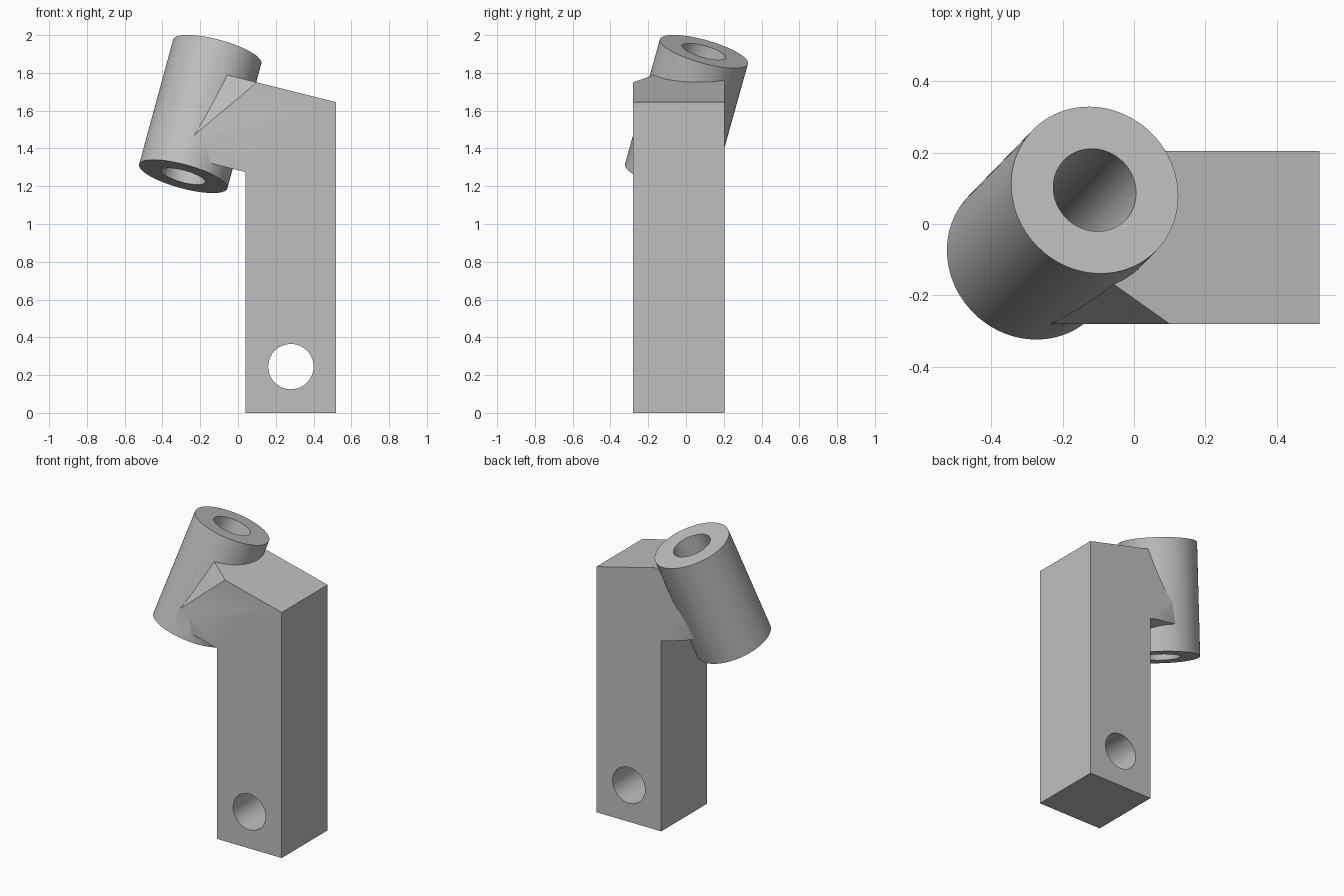
import bpy, bmesh, math
from mathutils import Vector

if "Cube" in bpy.data.objects:
    bpy.data.objects.remove(bpy.data.objects["Cube"], do_unlink=True)

grey = bpy.data.materials.new("plain grey")
grey.use_nodes = True
COLOUR = (0.52, 0.52, 0.52, 1)
grey.diffuse_color = COLOUR
grey.node_tree.nodes["Principled BSDF"].inputs["Base Color"].default_value = COLOUR

FRONT, BACK = -0.28, 0.205
LEFT, RIGHT = 0.04, 0.52


def finish(name, bm):
    bmesh.ops.recalc_face_normals(bm, faces=bm.faces[:])
    mesh = bpy.data.meshes.new(name)
    bm.to_mesh(mesh)
    bm.free()
    mesh.materials.append(grey)
    ob = bpy.data.objects.new(name, mesh)
    bpy.context.collection.objects.link(ob)
    return ob


def prism(name, profile, cuts=()):
    """Extrude an xz profile from front to back, then slice off corners."""
    bm = bmesh.new()
    face = bm.faces.new([bm.verts.new((x, FRONT, z)) for x, z in profile])
    moved = bmesh.ops.extrude_face_region(bm, geom=[face])["geom"]
    bmesh.ops.translate(bm, vec=(0, BACK - FRONT, 0),
                        verts=[v for v in moved if isinstance(v, bmesh.types.BMVert)])
    bmesh.ops.recalc_face_normals(bm, faces=bm.faces[:])
    for a, b, c, inside in cuts:
        a, b, c = Vector(a), Vector(b), Vector(c)
        normal = (b - a).cross(c - a).normalized()
        if normal.dot(Vector(inside) - a) > 0:
            normal.negate()
        bmesh.ops.bisect_plane(bm, geom=bm.verts[:] + bm.edges[:] + bm.faces[:],
                               plane_co=a, plane_no=normal, clear_outer=True)
        bmesh.ops.holes_fill(bm, edges=[e for e in bm.edges if e.is_boundary])
    return finish(name, bm)


def rod(name, start, end, radius):
    start, end = Vector(start), Vector(end)
    axis = end - start
    bm = bmesh.new()
    bmesh.ops.create_cone(bm, cap_ends=True, segments=96, radius1=radius,
                          radius2=radius, depth=axis.length)
    turn = axis.to_track_quat('Z', 'Y').to_matrix().to_4x4()
    turn.translation = (start + end) / 2
    bm.transform(turn)
    return finish(name, bm)


def combine(target, other, operation):
    mod = target.modifiers.new(operation.title(), 'BOOLEAN')
    mod.operation, mod.object, mod.solver = operation, other, 'EXACT'
    bpy.context.view_layer.objects.active = target
    bpy.ops.object.modifier_apply(modifier=mod.name)
    bpy.data.objects.remove(other, do_unlink=True)


# Upright post and sloping head with two corners trimmed tangent to the tube
low, slope = 1.275, 0.25
axis_low, axis_high = Vector((-0.29, -0.09, 1.252)), Vector((-0.11, 0.095, 1.913))
middle = (axis_low + axis_high) / 2
body = prism("post_with_angled_tube", [(LEFT, 0), (RIGHT, 0), (RIGHT, low), (LEFT, low)])
top = lambda x: 1.645 + slope * (RIGHT - x)
under = lambda x: low + slope * (LEFT - x)
head = prism("head", [(LEFT, low), (RIGHT, low), (RIGHT, top(RIGHT)),
                      (-0.14, top(-0.14)), (-0.27, under(-0.27))],
             cuts=[((0.10, FRONT, top(0.10)), (-0.055, -0.17, top(-0.055)),
                    (-0.22, FRONT, 1.48), middle),
                   ((-0.01, BACK, under(-0.01)), (-0.15, BACK, 1.48),
                    (-0.21, 0.17, under(-0.21)), middle)])
combine(body, head, 'UNION')

# Slanted tube
combine(body, rod("tube", axis_low, axis_high, 0.242), 'UNION')

# Bores through the tube and the post
overshoot = (axis_high - axis_low) * 0.2
bores = [(axis_low - overshoot, axis_high + overshoot),
         ((0.26, -0.5, 1.435), (0.26, 0.5, 1.435)),
         ((0.28, -0.5, 0.245), (0.28, 0.5, 0.245)),
         ((-0.2, -0.04, 0.735), (0.8, -0.04, 0.735))]
for start, end in bores:
    combine(body, rod("bore", start, end, 0.12), 'DIFFERENCE')

# Tidy flat faces and keep edges crisp
bm = bmesh.new()
bm.from_mesh(body.data)
bmesh.ops.remove_doubles(bm, verts=bm.verts[:], dist=0.0002)
bm.to_mesh(body.data)
bm.free()
bpy.ops.object.select_all(action='DESELECT')
body.select_set(True)
bpy.context.view_layer.objects.active = body
bpy.ops.object.shade_smooth_by_angle(angle=math.radians(20))
